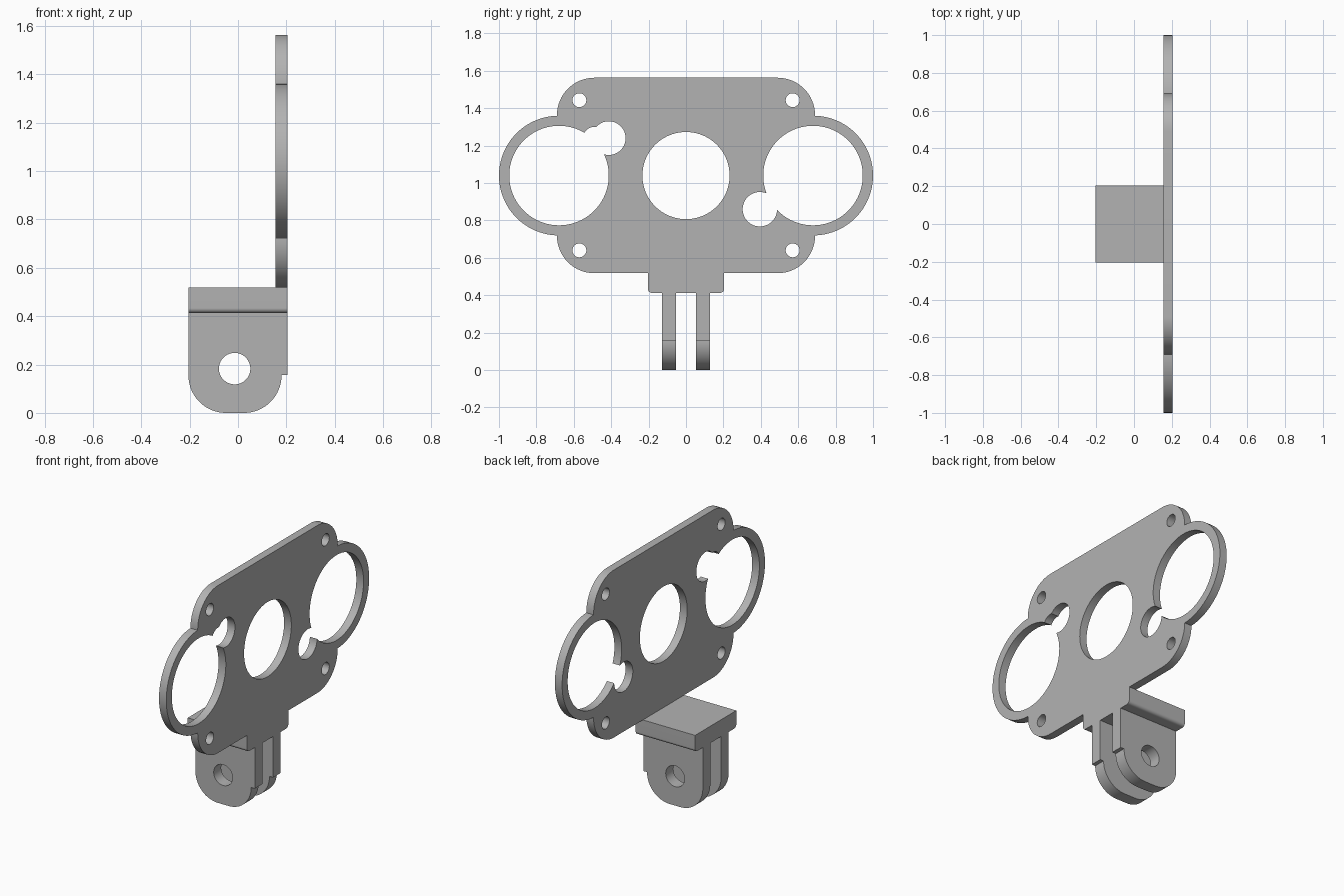
import bpy
import bmesh
from math import sin, cos, tau
from mathutils import Vector

if "Cube" in bpy.data.objects:
    bpy.data.objects.remove(bpy.data.objects["Cube"])

grey = bpy.data.materials.new("light grey")
grey.use_nodes = True
colour = (0.45, 0.45, 0.45, 1)
grey.diffuse_color = colour
grey.node_tree.nodes["Principled BSDF"].inputs["Base Color"].default_value = colour


def circle(u, v, r, n=96):
    return [(u + r * cos(tau * i / n), v + r * sin(tau * i / n)) for i in range(n)]


def rounded(u0, u1, v0, v1, low, high, n=16):
    """Rectangle with separate radii for the low and high corners."""
    corners = [(u1, v1, -1, -1, high), (u0, v1, 1, -1, high),
               (u0, v0, 1, 1, low), (u1, v0, -1, 1, low)]
    pts = []
    for k, (u, v, su, sv, r) in enumerate(corners):
        for i in range(n + 1 if r else 1):
            a = tau / 4 * (k + i / n)
            pts.append((u + r * (su + cos(a)), v + r * (sv + sin(a))) if r else (u, v))
    return pts


def prism(name, pts, lo, hi, axis):
    """Extrude a (y, z) outline along x, or an (x, z) outline along y."""
    place = (lambda u, v, d: (d, u, v)) if axis == "x" else (lambda u, v, d: (u, d, v))
    bm = bmesh.new()
    face = bm.faces.new([bm.verts.new(place(u, v, lo)) for u, v in pts])
    grown = bmesh.ops.extrude_face_region(bm, geom=[face])["geom"]
    shift = Vector(place(0, 0, hi - lo))
    bmesh.ops.translate(bm, vec=shift, verts=[g for g in grown if isinstance(g, bmesh.types.BMVert)])
    bmesh.ops.recalc_face_normals(bm, faces=bm.faces)
    mesh = bpy.data.meshes.new(name)
    bm.to_mesh(mesh)
    bm.free()
    mesh.materials.append(grey)
    obj = bpy.data.objects.new(name, mesh)
    bpy.context.collection.objects.link(obj)
    return obj


def combine(target, tool, operation):
    mod = target.modifiers.new("combine", "BOOLEAN")
    mod.object, mod.operation, mod.solver = tool, operation, "EXACT"
    graph = bpy.context.evaluated_depsgraph_get()
    mesh = bpy.data.meshes.new_from_object(target.evaluated_get(graph))
    target.modifiers.clear()
    target.data = mesh
    bpy.data.objects.remove(tool)


# Mounting plate with a ring on each side
X0, X1, MID = 0.155, 0.205, 1.04
plate = prism("mounting_plate", rounded(-0.69, 0.69, 0.518, 1.563, 0.2, 0.2), X0, X1, "x")
for side in (-1, 1):
    combine(plate, prism("ring", circle(side * 0.68, MID, 0.32), X0, X1, "x"), "UNION")

# Large openings, screw holes and the notches that break into the rings
holes = [(0, MID, 0.233), (0.395, 0.86, 0.092), (-0.413, 1.24, 0.09), (-0.49, 1.24, 0.06)]
for side in (-1, 1):
    holes.append((side * 0.679, MID, 0.266))
    holes += [(side * 0.57, z, 0.037) for z in (0.64, 1.443)]
for y, z, r in holes:
    combine(plate, prism("hole", circle(y, z, r), X0 - 0.1, X1 + 0.1, "x"), "DIFFERENCE")

# Block under the plate
block = prism("base_block", rounded(-0.203, 0.203, 0.413, 0.518, 0.02, 0), -X1, X1, "x")

# Two hinge prongs, each with a stepped back edge and a bolt hole
prongs = []
for name, y in (("front_prong", -0.09), ("back_prong", 0.09)):
    lo, hi = y - 0.037, y + 0.037
    prong = prism(name, rounded(-X1, 0.18, 0, 0.414, 0.155, 0), lo, hi, "y")
    step = rounded(0.1, X1, 0.157, 0.414, 0, 0)
    combine(prong, prism("step", step, lo, hi, "y"), "UNION")
    combine(prong, prism("bolt_hole", circle(-0.014, 0.183, 0.065), lo - 0.1, hi + 0.1, "y"), "DIFFERENCE")
    prongs.append(prong)

# Smooth the curved walls and keep the rims sharp
bpy.ops.object.select_all(action="DESELECT")
for obj in [plate, block] + prongs:
    obj.select_set(True)
bpy.context.view_layer.objects.active = plate
bpy.ops.object.shade_smooth_by_angle(angle=0.5)
